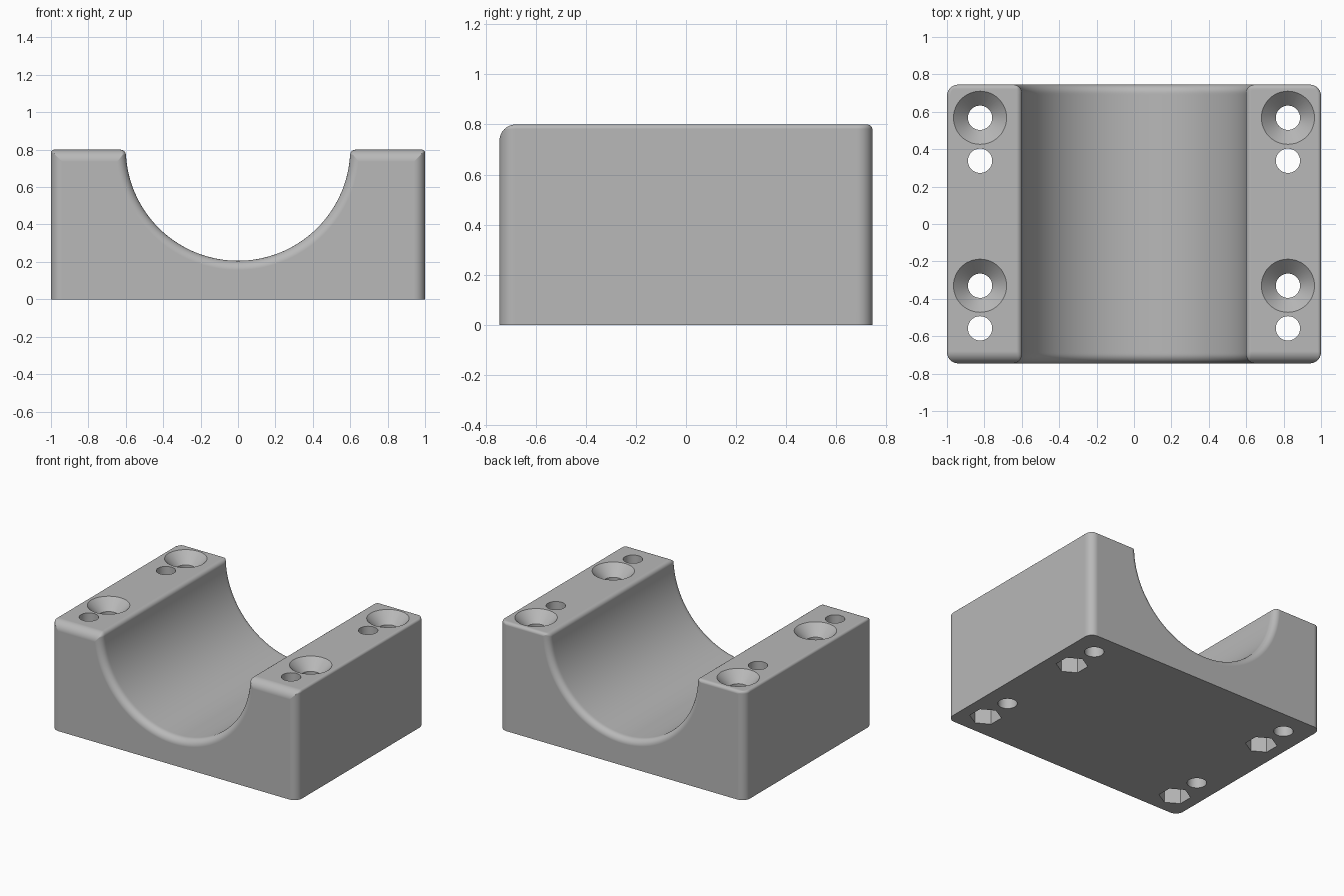
import bpy, bmesh
from math import sin, cos, pi, atan2, sqrt, radians

if "Cube" in bpy.data.objects:
    bpy.data.objects.remove(bpy.data.objects["Cube"])

HALF_W, HALF_D, HEIGHT = 1.0, 0.745, 0.8
GROOVE_R, GROOVE_Z = 0.6, 0.806
HOLE_R, SINK_R, NUT_R = 0.065, 0.142, 0.107
HOLE_X = 0.823

grey = bpy.data.materials.new("plain_grey")
grey.use_nodes = True
grey.diffuse_color = (0.48, 0.48, 0.48, 1)
grey.node_tree.nodes["Principled BSDF"].inputs["Base Color"].default_value = grey.diffuse_color


def arc(cx, cz, r, a0, a1, n):
    return [(cx + r * cos(a0 + (a1 - a0) * i / n), cz + r * sin(a0 + (a1 - a0) * i / n))
            for i in range(n + 1)]


def section(side, top, groove):
    """Closed cradle outline, pulled in by separate amounts at the sides, top and groove."""
    w, t, r = HALF_W - side, HEIGHT - top, GROOVE_R + groove
    outer = max(0.018 - top, 0.002)
    inner = max(0.03 - max(groove, top), 0.002)
    fz = t - inner
    fx = sqrt((r + inner) ** 2 - (fz - GROOVE_Z) ** 2)
    lean = atan2(fz - GROOVE_Z, fx)
    half = [(w, 0)]
    half += arc(w - outer, t - outer, outer, 0, pi / 2, 5)
    half += arc(fx, fz, inner, pi / 2, pi + lean, 6)
    half += arc(0, GROOVE_Z, r, lean, -pi / 2, 40)[1:]
    return half + [(-x, z) for x, z in reversed(half[:-1])]


def make_object(name, bm):
    bmesh.ops.recalc_face_normals(bm, faces=bm.faces)
    mesh = bpy.data.meshes.new(name)
    bm.to_mesh(mesh)
    bm.free()
    mesh.materials.append(grey)
    obj = bpy.data.objects.new(name, mesh)
    bpy.context.collection.objects.link(obj)
    return obj


def loft(name, rings):
    """Skin a list of matching closed rings and cap both ends."""
    bm = bmesh.new()
    loops = [[bm.verts.new(p) for p in ring] for ring in rings]
    for a, b in zip(loops, loops[1:]):
        for i in range(len(a)):
            j = (i + 1) % len(a)
            bm.faces.new((a[i], a[j], b[j], b[i]))
    bm.faces.new(loops[0])
    bm.faces.new(loops[-1])
    return make_object(name, bm)


def turned(name, x, y, profile, sides, turn=0):
    """Upright solid from (radius, height) pairs."""
    return loft(name, [[(x + r * cos(turn + 2 * pi * i / sides),
                         y + r * sin(turn + 2 * pi * i / sides), z)
                        for i in range(sides)] for r, z in profile])


# Block with rounded ends; each edge family has its own radius
def inset_at(depth, radius):
    if depth >= radius:
        return 0
    return radius - sqrt(radius ** 2 - (radius - depth) ** 2)


STEPS = 10
END_R = 0.065
depths = [END_R * (1 - cos(pi / 2 * i / STEPS)) for i in range(STEPS + 1)]
front = [(-HALF_D + d, section(inset_at(d, 0.06), inset_at(d, END_R), inset_at(d, 0.05)))
         for d in depths]
back = [(HALF_D - d, section(inset_at(d, 0.06), inset_at(d, 0.022), inset_at(d, 0.045)))
        for d in reversed(depths)]
block = loft("cradle_block", [[(x, y, z) for x, z in outline] for y, outline in front + back])

# Screw holes with countersinks, and plain holes with hexagonal nut pockets below
cutters = []
low, high = -0.1, HEIGHT + 0.02
sink_floor = HEIGHT - (SINK_R - HOLE_R)
for x in (-HOLE_X, HOLE_X):
    for y in (-0.33, 0.568):
        cutters.append(turned("screw_cutter", x, y, [
            (HOLE_R, low), (HOLE_R, sink_floor), (SINK_R + 0.02, high)], 48))
    for y in (-0.558, 0.338):
        cutters.append(turned("hole_cutter", x, y, [(HOLE_R, low), (HOLE_R, high)], 48))
        cutters.append(turned("nut_cutter", x, y, [(NUT_R, low), (NUT_R, 0.2)], 6, pi / 6))

bpy.ops.object.select_all(action="DESELECT")
bpy.context.view_layer.objects.active = block
block.select_set(True)
for cutter in cutters:
    cutter.hide_render = True
    cut = block.modifiers.new("cut", "BOOLEAN")
    cut.operation = "DIFFERENCE"
    cut.solver = "EXACT"
    cut.object = cutter
    bpy.ops.object.modifier_apply(modifier=cut.name)
    bpy.data.objects.remove(cutter)

# Smooth fillets and bores, keeping rims crisp
bpy.ops.object.shade_smooth_by_angle(angle=radians(32))
normals = block.modifiers.new("flat_normals", "WEIGHTED_NORMAL")
normals.keep_sharp = True
